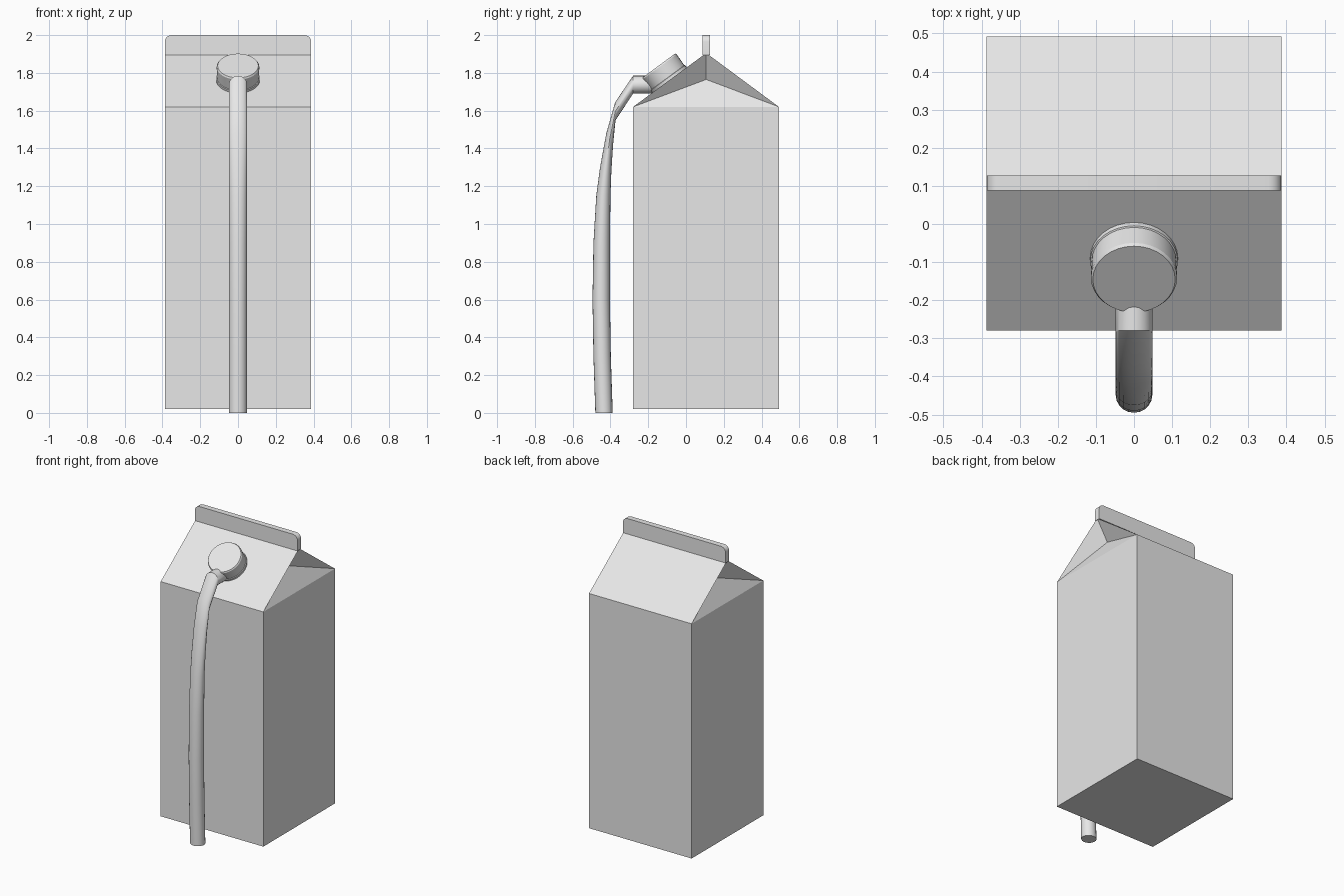
import bpy, bmesh, math
from mathutils import Matrix, Vector

if "Cube" in bpy.data.objects:
    bpy.data.objects.remove(bpy.data.objects["Cube"], do_unlink=True)

grey = bpy.data.materials.new("light grey")
grey.use_nodes = True
grey.diffuse_color = (0.8, 0.8, 0.8, 1)
grey.node_tree.nodes["Principled BSDF"].inputs["Base Color"].default_value = (0.8, 0.8, 0.8, 1)


def finish(bm, name, smooth_angle=None):
    """Turn a bmesh into a named object with the shared material."""
    bmesh.ops.recalc_face_normals(bm, faces=bm.faces)
    mesh = bpy.data.meshes.new(name)
    bm.to_mesh(mesh)
    bm.free()
    obj = bpy.data.objects.new(name, mesh)
    bpy.context.collection.objects.link(obj)
    mesh.materials.append(grey)
    if smooth_angle:
        bpy.ops.object.select_all(action="DESELECT")
        bpy.context.view_layer.objects.active = obj
        obj.select_set(True)
        bpy.ops.object.shade_smooth_by_angle(angle=math.radians(smooth_angle))
    return obj


def loft(bm, rings, cap=True):
    """Skin a list of closed rings of points."""
    loops = [[bm.verts.new(p) for p in ring] for ring in rings]
    n = len(loops[0])
    for a, b in zip(loops, loops[1:]):
        for i in range(n):
            j = (i + 1) % n
            bm.faces.new((a[i], a[j], b[j], b[i]))
    if cap:
        bm.faces.new(loops[0])
        bm.faces.new(loops[-1])


# Carton: square box with a gable roof whose ends fold inward
HALF, FRONT, BACK, MID = 0.387, -0.28, 0.492, 0.107
BASE, EAVE, RIDGE = 0.02, 1.62, 1.905
bm = bmesh.new()
v = {}
for s in (-1, 1):
    v[s] = [bm.verts.new(p) for p in (
        (s * HALF, FRONT, BASE), (s * HALF, BACK, BASE),
        (s * HALF, BACK, EAVE), (s * HALF, FRONT, EAVE),
        (s * HALF, MID, RIDGE), (s * 0.305, MID, 1.765))]
    b0, b1, t1, t0, ridge, fold = v[s]
    for face in ((b0, b1, t1, t0), (t0, t1, fold), (t1, ridge, fold), (ridge, t0, fold)):
        bm.faces.new(face)
for i, j in ((0, 1), (1, 2), (2, 4), (4, 3), (3, 0)):
    bm.faces.new((v[-1][i], v[-1][j], v[1][j], v[1][i]))
finish(bm, "carton")

# Sealed fin along the ridge, with rounded top corners
R, TOP = 0.035, 2.0
outline = [(-HALF, 1.895), (HALF, 1.895)]
for s, start in ((1, 0), (-1, 90)):
    for k in range(6):
        a = math.radians(start + k * 18)
        outline.append((s * (HALF - R) + R * math.cos(a), TOP - R + R * math.sin(a)))
bm = bmesh.new()
loft(bm, [[(x, y, z) for x, z in outline] for y in (0.088, 0.127)])
finish(bm, "top_fin", 30)

# Round screw cap standing square to the front roof slope
slope = math.atan2(RIDGE - EAVE, MID - FRONT)
place = Matrix.Translation((0, -0.09, 1.763)) @ Matrix.Rotation(slope, 4, "X")
profile = [(0.115, -0.005), (0.115, 0.012), (0.111, 0.014), (0.113, 0.085), (0.108, 0.093)]
bm = bmesh.new()
loft(bm, [[place @ Vector((r * math.cos(k * math.tau / 32), r * math.sin(k * math.tau / 32), h))
           for k in range(32)] for r, h in profile])
finish(bm, "cap", 30)

# Spout hose: each ring is given by its outer and inner point (y, z)
rings = [
    ((-0.48, 0), (-0.388, 0)),
    ((-0.49, 0.3), (-0.398, 0.3)),
    ((-0.495, 0.6), (-0.403, 0.6)),
    ((-0.49, 0.9), (-0.403, 0.9)),
    ((-0.475, 1.15), (-0.4, 1.15)),
    ((-0.455, 1.3), (-0.395, 1.28)),
    ((-0.422, 1.48), (-0.386, 1.42)),
    ((-0.375, 1.645), (-0.373, 1.55)),
    ((-0.28, 1.785), (-0.28, 1.69)),
    ((-0.215, 1.785), (-0.17, 1.69)),
]
bm = bmesh.new()
paths = []
for outer, inner in rings:
    o, i = Vector((0, *outer)), Vector((0, *inner))
    centre, half = (o + i) / 2, (o - i) / 2
    paths.append([centre + half * math.cos(k * math.tau / 20)
                  + Vector((0.048 * math.sin(k * math.tau / 20), 0, 0)) for k in range(20)])
loft(bm, paths)
finish(bm, "hose", 30)
